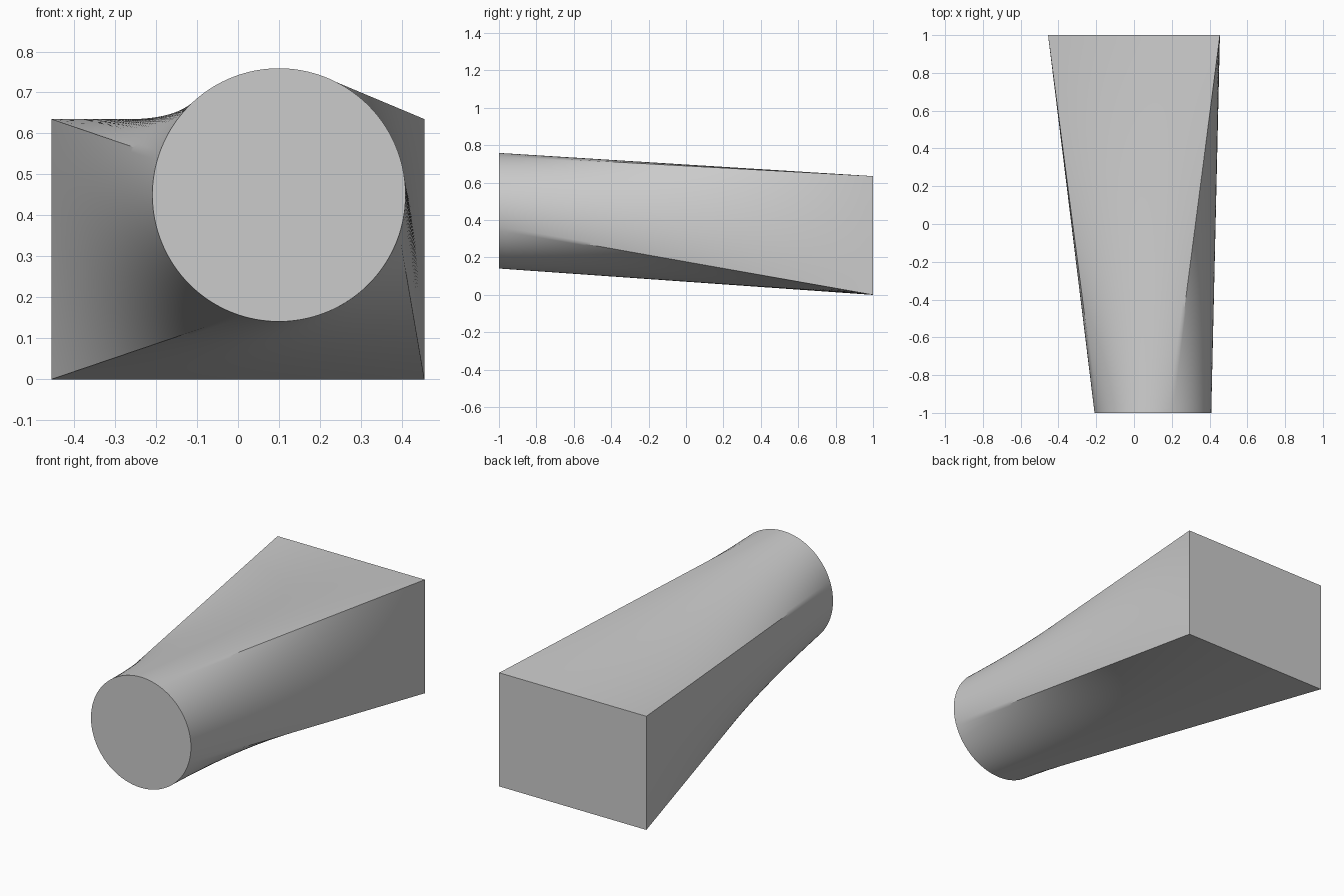
import bpy, bmesh, math
from mathutils import Vector

if "Cube" in bpy.data.objects:
    bpy.data.objects.remove(bpy.data.objects["Cube"])

SIDE = 40          # segments per rectangle side
RINGS = 48         # steps along the length
RADIUS, CX, CZ = 0.309, 0.10, 0.45
TWIST = math.radians(72)
CORNERS = [Vector(c) for c in ((0.455, 1, 0.635), (-0.455, 1, 0.635),
                               (-0.455, 1, 0), (0.455, 1, 0))]

# Matching points on the round front end and the rectangular back end
circle, rect = [], []
for s in range(4):
    for i in range(SIDE):
        t = i / SIDE
        a = TWIST + (s + t) * math.pi / 2
        circle.append(Vector((CX + RADIUS * math.cos(a), -1, CZ + RADIUS * math.sin(a))))
        rect.append(CORNERS[s].lerp(CORNERS[(s + 1) % 4], t))

# Straight loft between both ends, closed by flat caps
bm = bmesh.new()
rings = [[bm.verts.new(c.lerp(r, k / RINGS)) for c, r in zip(circle, rect)]
         for k in range(RINGS + 1)]
n = len(circle)
for lo, hi in zip(rings, rings[1:]):
    for i in range(n):
        j = (i + 1) % n
        bm.faces.new((lo[i], lo[j], hi[j], hi[i]))
bm.faces.new(rings[0])
bm.faces.new(rings[-1])
bmesh.ops.recalc_face_normals(bm, faces=bm.faces[:])

mesh = bpy.data.meshes.new("round_to_square_duct")
bm.to_mesh(mesh)
bm.free()
duct = bpy.data.objects.new("round_to_square_duct", mesh)
bpy.context.collection.objects.link(duct)

# Plain grey finish
grey = bpy.data.materials.new("light grey")
grey.diffuse_color = (0.6, 0.6, 0.6, 1)
grey.use_nodes = True
grey.node_tree.nodes["Principled BSDF"].inputs["Base Color"].default_value = grey.diffuse_color
mesh.materials.append(grey)

# Smooth sides with sharp cap edges
bpy.context.view_layer.objects.active = duct
duct.select_set(True)
bpy.ops.object.shade_smooth_by_angle(angle=math.radians(30))
